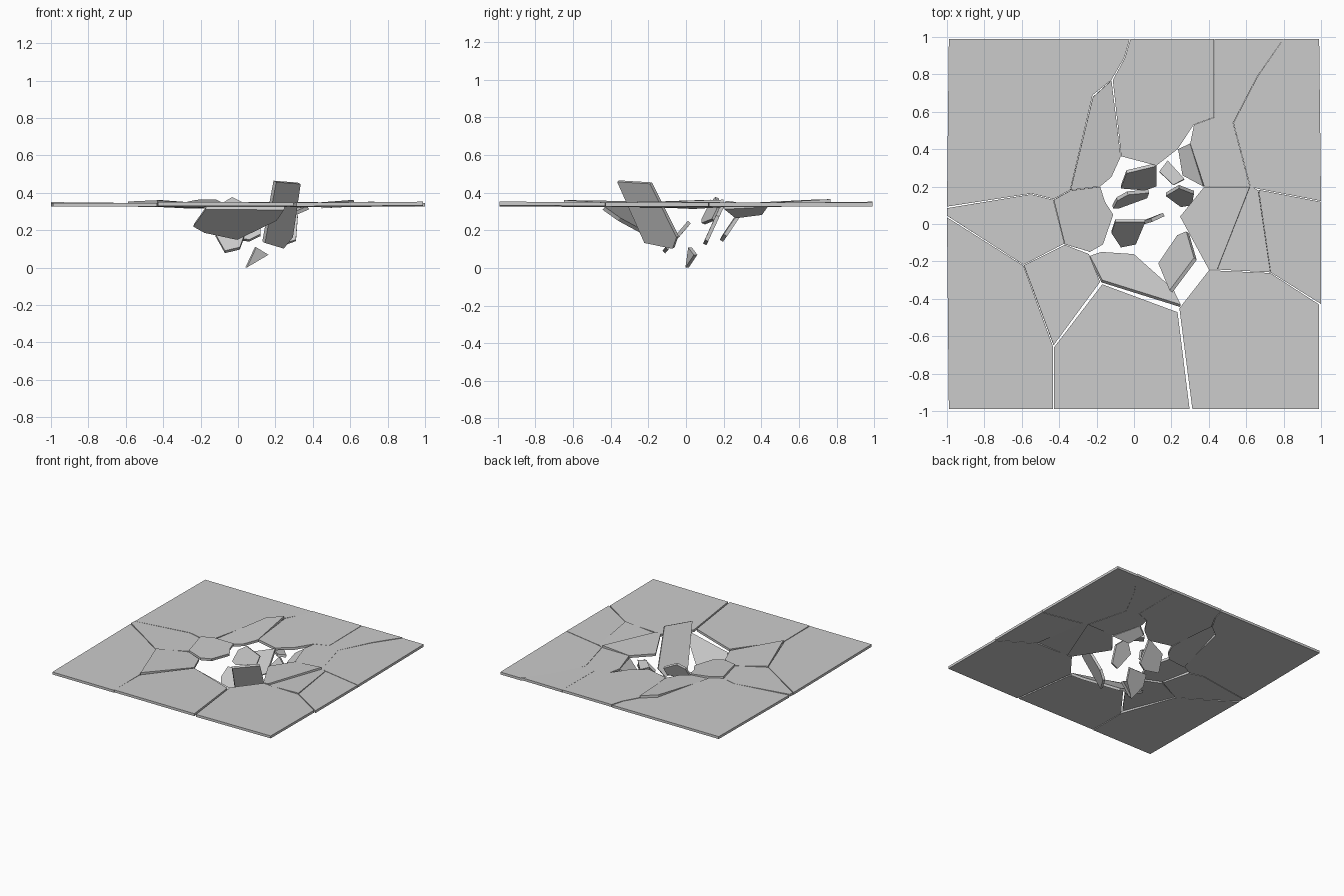
import bpy, bmesh
from mathutils import Vector

THICK = 0.02
TOP = 0.347


def shard(name, pts, thick=THICK):
    """Flat polygon plate: points give its upper face, extruded along the normal."""
    pts = [Vector(p) for p in pts]
    c = sum(pts, Vector()) / len(pts)
    n = Vector()
    for a, b in zip(pts, pts[1:] + pts[:1]):
        n += (a - c).cross(b - c)
    n.normalize()
    if n.z < 0:
        n = -n
    pts = [p - n * (p - c).dot(n) for p in pts]
    bm = bmesh.new()
    face = bm.faces.new([bm.verts.new(p) for p in pts])
    res = bmesh.ops.extrude_face_region(bm, geom=[face], use_keep_orig=True)
    for v in res["geom"]:
        if isinstance(v, bmesh.types.BMVert):
            v.co -= n * thick
    bmesh.ops.recalc_face_normals(bm, faces=bm.faces)
    me = bpy.data.meshes.new(name)
    bm.to_mesh(me)
    bm.free()
    bpy.context.collection.objects.link(bpy.data.objects.new(name, me))


def slab(name, pts, tilt=0.0, gap=0.993):
    """Piece of the sheet, sagging toward the hole by a radial tilt."""
    pts = [Vector(p) for p in pts]
    c = sum(pts, Vector((0, 0))) / len(pts)
    out = c.normalized()
    res = []
    for p in pts:
        q = c + (p - c) * gap
        for i in (0, 1):  # keep outer border straight
            if abs(p[i]) > 0.97:
                q[i] = p[i]
        res.append((q.x, q.y, TOP + tilt * (q - c).dot(out)))
    shard(name, res)


E = 0.99
# large border pieces
slab("slab_back_left", [(-E, .99), (-.02, .99), (-.05, .89), (-.12, .77), (-.22, .69),
                        (-.34, .18), (-.43, .13), (-.55, .16), (-1, .09)])
slab("slab_front_left", [(-1, .04), (-.59, -.22), (-.43, -.66), (-.43, -E), (-E, -E)])
slab("slab_front_mid", [(-.43, -.66), (-.17, -.32), (.235, -.47), (.30, -E), (-.43, -E)], .01)
slab("slab_front_right", [(.24, -.45), (.40, -.245), (.73, -.26), (E, -.43), (E, -E), (.31, -E)], .01)
slab("slab_right", [(.665, .185), (1, .12), (1, -.43), (.73, -.26)])
slab("slab_back_right", [(.66, .79), (.53, .54), (.62, .2), (.665, .185), (1, .12), (E, .99), (.8, .99)])
slab("slab_back_mid", [(-.02, .99), (.43, .99), (.43, .57), (.32, .53), (.235, .4), (.12, .31),
                       (-.07, .36), (-.115, .77), (-.05, .89)], .01)
slab("slab_back_inner", [(.43, .99), (.8, .99), (.66, .79), (.53, .54), (.62, .2), (.375, .2),
                         (.30, .43), (.32, .53), (.43, .57)], .01, .997)

# inner ring pieces, tilted
slab("ring_left_outer", [(-1, .085), (-.55, .16), (-.43, .13), (-.37, -.105), (-.59, -.22), (-1, .045)], .01)
slab("ring_left_inner", [(-.43, .13), (-.34, .18), (-.18, .20), (-.155, .12), (-.11, .05),
                         (-.165, -.11), (-.235, -.15), (-.37, -.11)], .08)
slab("ring_front_left", [(-.37, -.11), (-.24, -.16), (-.18, -.31), (-.43, -.65), (-.59, -.22)], .05)
slab("ring_back_left", [(-.12, .77), (-.07, .36), (-.12, .25), (-.18, .20), (-.34, .18), (-.22, .68)], .06)
slab("ring_right_inner", [(.245, .04), (.375, .2), (.62, .2), (.445, -.245), (.40, -.245)], .08)
slab("ring_right_outer", [(.62, .21), (.665, .18), (.73, -.26), (.445, -.245)], .06)

# falling fragments in the hole
fragments = [
    [(-.17, -.30, .325), (.25, -.43, .325), (.21, -.35, .265), (0, -.16, .165),
     (-.175, -.15, .20), (-.235, -.17, .235)],
    [(.19, -.355, .465), (.32, -.18, .455), (.28, -.04, .17), (.23, -.06, .11), (.13, -.21, .14)],
    [(-.1, .01, .25), (.06, .01, .25), (.01, -.11, .11), (-.07, -.125, .09), (-.12, -.05, .18)],
    [(-.11, .08, .26), (-.09, .13, .34), (-.03, .15, .38), (.08, .17, .32), (.07, .14, .26), (-.08, .08, .24)],
    [(-.04, .27, .29), (.12, .31, .34), (.12, .2, .18), (.06, .18, .15), (-.07, .19, .17)],
    [(.17, .15, .26), (.24, .19, .35), (.32, .16, .28), (.31, .1, .15), (.25, .09, .13)],
    [(.04, .015, .002), (.09, .03, .11), (.155, .06, .07)],
    [(.135, .28, .34), (.18, .34, .34), (.27, .24, .35), (.21, .21, .36)],
    [(.235, .4, .30), (.3, .43, .34), (.37, .2, .33), (.26, .26, .28)],
]
for i, f in enumerate(fragments):
    shard(f"fragment_{i + 1}", f)
